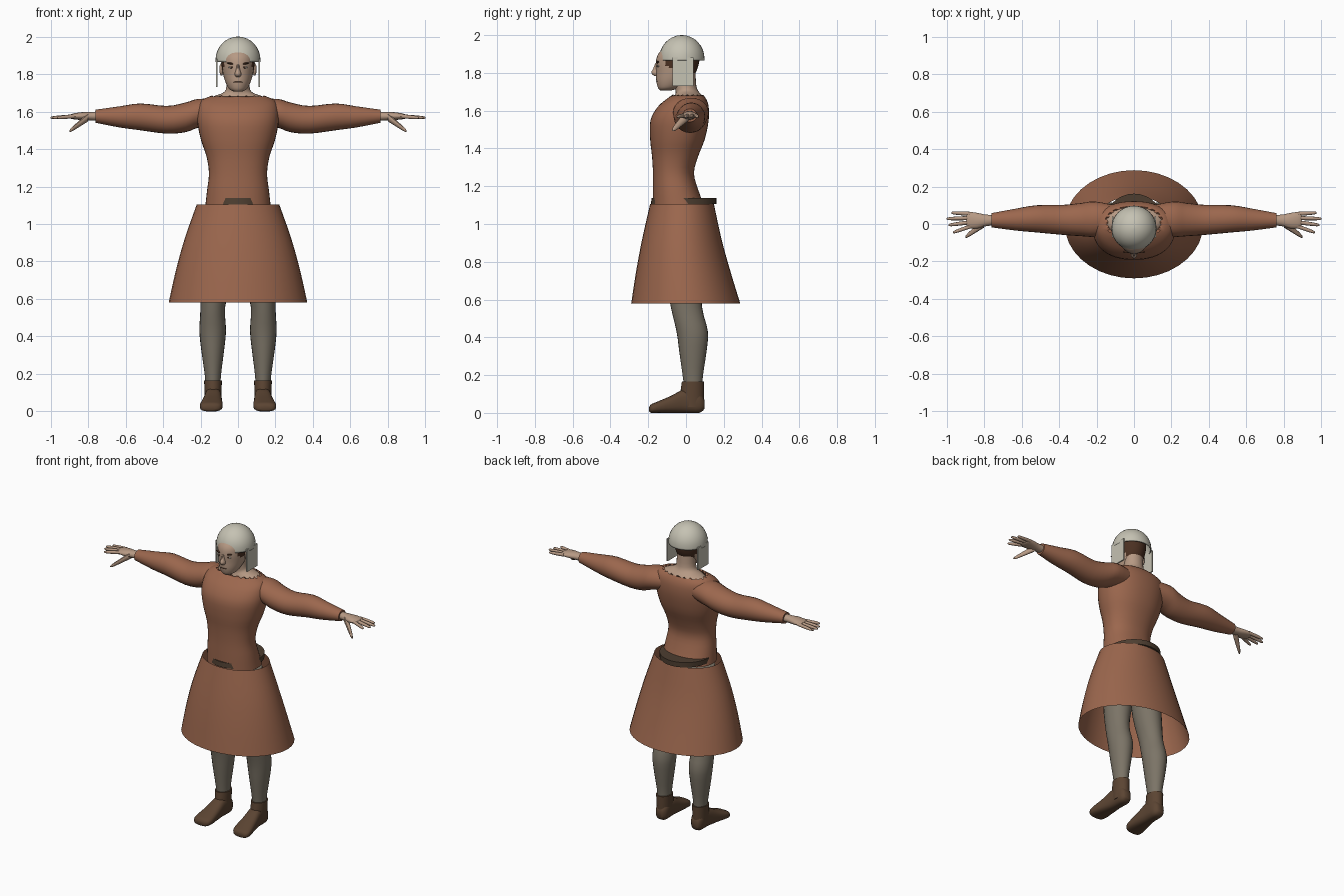
import bpy, bmesh, math
from mathutils import Vector

cube = bpy.data.objects.get("Cube")
if cube:
    bpy.data.objects.remove(cube, do_unlink=True)


def material(name, r, g, b):
    m = bpy.data.materials.new(name)
    m.use_nodes = True
    m.diffuse_color = (r, g, b, 1)
    shader = next(n for n in m.node_tree.nodes if n.type == 'BSDF_PRINCIPLED')
    shader.inputs["Base Color"].default_value = (r, g, b, 1)
    shader.inputs["Roughness"].default_value = 0.8
    return m


TUNIC = material("russet cloth", 0.33, 0.135, 0.075)
HELMET = material("pale metal", 0.56, 0.54, 0.45)
SKIN = material("skin", 0.47, 0.32, 0.23)
LEGGINGS = material("grey wool", 0.2, 0.175, 0.135)
LEATHER = material("shoe leather", 0.105, 0.058, 0.032)
BELT = material("dark belt", 0.075, 0.048, 0.03)
HAIR = material("dark hair", 0.07, 0.03, 0.016)
EYE = material("eye white", 0.6, 0.55, 0.48)


def finish(name, bm, mats, angle=50):
    bmesh.ops.recalc_face_normals(bm, faces=bm.faces)
    mesh = bpy.data.meshes.new(name)
    bm.to_mesh(mesh)
    bm.free()
    for m in mats:
        mesh.materials.append(m)
    ob = bpy.data.objects.new(name, mesh)
    bpy.context.collection.objects.link(ob)
    bpy.ops.object.select_all(action='DESELECT')
    ob.select_set(True)
    bpy.context.view_layer.objects.active = ob
    bpy.ops.object.shade_smooth_by_angle(angle=math.radians(angle))
    return ob


def spline(rows, steps):
    """Catmull-Rom rows through the given sections."""
    out = []
    for i in range(len(rows) - 1):
        quad = [rows[max(0, min(len(rows) - 1, i + k))] for k in (-1, 0, 1, 2)]
        for j in range(steps):
            t = j / steps
            out.append([b + 0.5 * t * (c - a + t * (2*a - 5*b + 4*c - d + t * (3*(b - c) + d - a)))
                        for a, b, c, d in zip(*quad)])
    return out + [list(rows[-1])]


def loft(name, mats, axis, rows, seg=24, caps=True, steps=3, power=2.0, side=1, ragged=0, rule=None):
    """Skin oval sections: (position on axis, min and max of both other axes)."""
    order = {'x': (1, 2), 'y': (0, 2), 'z': (0, 1)}[axis]
    bm = bmesh.new()
    rings = []
    sections = spline(rows, steps)
    for n, (t, u0, u1, v0, v1) in enumerate(sections):
        ring = []
        for k in range(seg):
            a = math.tau * k / seg
            c, s = math.cos(a), math.sin(a)
            co = Vector((t, t, t))
            co[order[0]] = (u0 + u1) / 2 + (u1 - u0) / 2 * math.copysign(abs(c) ** (2 / power), c)
            co[order[1]] = (v0 + v1) / 2 + (v1 - v0) / 2 * math.copysign(abs(s) ** (2 / power), s)
            if n == len(sections) - 1 and k % 2:
                co['xyz'.index(axis)] -= ragged
            co.x *= side
            co.z = max(0, co.z)
            ring.append(bm.verts.new(co))
        rings.append(ring)
    for lo, hi in zip(rings, rings[1:]):
        for k in range(seg):
            j = (k + 1) % seg
            bm.faces.new((lo[k], lo[j], hi[j], hi[k]))
    if caps:
        bm.faces.new(rings[0])
        bm.faces.new(rings[-1])
    if rule:
        for f in bm.faces:
            f.material_index = rule(f.calc_center_median())
    return finish(name, bm, mats)


def blob(name, mat, center, size, tilt=0):
    bm = bmesh.new()
    bmesh.ops.create_uvsphere(bm, u_segments=12, v_segments=8, radius=1)
    ob = finish(name, bm, [mat])
    ob.location, ob.scale, ob.rotation_euler.y = center, size, tilt
    return ob


def block(name, mat, center, size):
    bm = bmesh.new()
    bmesh.ops.create_cube(bm, size=1)
    for v in bm.verts:
        v.co = Vector(a * b for a, b in zip(v.co, size)) + Vector(center)
    return finish(name, bm, [mat])


# Tunic body, with a ragged neckline
loft("tunic_body", [TUNIC], 'z', [
    (1.09, -.175, .175, -.175, .1), (1.18, -.165, .165, -.175, .065),
    (1.27, -.155, .155, -.175, .042), (1.36, -.168, .168, -.18, .065),
    (1.45, -.198, .198, -.19, .1), (1.55, -.218, .218, -.188, .12),
    (1.62, -.215, .215, -.15, .12), (1.66, -.195, .195, -.105, .108),
    (1.685, -.14, .14, -.07, .09)], seg=40, caps=False, power=2.2, ragged=.018)

# Flared open skirt and belt
loft("skirt", [TUNIC], 'z', [
    (.58, -.37, .37, -.29, .287), (.75, -.332, .332, -.264, .235),
    (.92, -.285, .285, -.232, .188), (1.105, -.22, .22, -.19, .148)],
    seg=36, caps=False)
loft("belt", [BELT], 'z', [
    (1.105, -.165, .165, -.186, .162), (1.138, -.165, .165, -.182, .162)], seg=32, steps=1)

# Neck spreading into the shoulders
loft("neck", [SKIN], 'z', [
    (1.64, -.185, .185, -.07, .1), (1.675, -.145, .145, -.06, .09),
    (1.7, -.08, .08, -.055, .068), (1.73, -.062, .062, -.06, .055),
    (1.8, -.06, .06, -.06, .05)])

# Head, with hair on the back and temples
loft("head", [SKIN, HAIR], 'z', [
    (1.706, -.02, .02, -.135, -.08), (1.72, -.046, .046, -.148, -.04),
    (1.755, -.066, .066, -.157, .01), (1.8, -.08, .08, -.158, .05),
    (1.85, -.088, .088, -.16, .068), (1.895, -.09, .09, -.15, .072),
    (1.93, -.075, .075, -.118, .06), (1.96, -.03, .03, -.06, .02)],
    seg=32, steps=4,
    rule=lambda c: int((c.z > 1.785 and c.y > 0) or (1.825 < c.z and c.y > -.1)))
loft("nose", [SKIN], 'z', [
    (1.784, -.012, .012, -.17, -.13), (1.8, -.018, .018, -.185, -.13),
    (1.825, -.011, .011, -.174, -.13), (1.852, -.009, .009, -.163, -.13)], seg=10)
blob("mouth", HAIR, (0, -.153, 1.757), (.024, .006, .0035))

# Rounded helmet
dome = []
for i in range(9):
    a = math.radians(11 * i)
    r, z = .12 * math.cos(a), 1.875 + .125 * math.sin(a)
    dome.append((z, -r, r, -.022 - r, -.022 + r))
dome.insert(0, (1.865, -.12, .12, -.142, .098))
helmet = loft("helmet", [HELMET], 'z', dome, seg=32, caps=False, steps=1)
bm = bmesh.new()
bm.from_mesh(helmet.data)
bmesh.ops.holes_fill(bm, edges=[e for e in bm.edges if e.is_boundary and e.verts[0].co.z > 1.98])
bm.to_mesh(helmet.data)
bm.free()
shell = helmet.modifiers.new("thickness", 'SOLIDIFY')
shell.thickness = .006

for side, label in ((1, "left"), (-1, "right")):
    # Cheek guards, ears and facial details
    block(label + "_cheek_guard", HELMET, (side * .113, -.016, 1.806), (.009, .11, .15))
    blob(label + "_ear", SKIN, (side * .088, -.03, 1.825), (.012, .022, .034))
    blob(label + "_eye", EYE, (side * .036, -.147, 1.836), (.015, .006, .0055))
    blob(label + "_pupil", HAIR, (side * .035, -.152, 1.836), (.006, .003, .0055))
    blob(label + "_brow", HAIR, (side * .038, -.149, 1.856), (.023, .007, .005), side * -.2)

    # Sleeve from shoulder to wrist
    loft(label + "_sleeve", [TUNIC], 'x', [
        (.1, -.05, .1, 1.54, 1.665), (.21, -.068, .12, 1.515, 1.668),
        (.28, -.065, .112, 1.49, 1.648), (.38, -.058, .102, 1.482, 1.63),
        (.52, -.045, .1, 1.5, 1.643), (.63, -.035, .082, 1.515, 1.628),
        (.76, -.018, .058, 1.54, 1.61)], side=side)

    # Hand: palm, four fingers and a drooping thumb
    loft(label + "_palm", [SKIN], 'x', [
        (.73, -.005, .048, 1.55, 1.6), (.79, -.012, .05, 1.552, 1.598),
        (.84, -.025, .06, 1.555, 1.596), (.885, -.022, .064, 1.56, 1.588),
        (.895, -.01, .05, 1.565, 1.58)], seg=16, side=side)
    for n, (reach, tip) in enumerate(((.965, -.045), (.99, -.006), (1, .028), (.975, .06))):
        base = -.012 + n * .022
        rows = []
        for t, r in ((0, .011), (.5, .0105), (.9, .008), (1, .003)):
            x, y, z = .87 + t * (reach - .87), base + t * (tip - base), 1.575 - .008 * t
            rows.append((x, y - r, y + r, z - r, z + r))
        loft(f"{label}_finger_{n}", [SKIN], 'x', rows, seg=10, steps=2, side=side)
    rows = []
    for t, r in ((0, .024), (.45, .018), (.85, .012), (1, .004)):
        x, y, z = .8 + .1 * t, .005 - .075 * t, 1.57 - .075 * t
        rows.append((x, y - r, y + r, z - r, z + r))
    loft(label + "_thumb", [SKIN], 'x', rows, seg=10, side=side)

    # Leg in woollen leggings
    loft(label + "_leg", [LEGGINGS], 'z', [
        (.12, .095, .172, -.008, .085), (.2, .09, .178, -.018, .09),
        (.32, .075, .195, -.035, .108), (.43, .064, .206, -.05, .116),
        (.56, .068, .2, -.08, .085), (.75, .03, .2, -.11, .08),
        (1.06, .005, .17, -.13, .08)], side=side)

    # Ankle shoe
    loft(label + "_shoe_ankle", [LEATHER], 'z', [
        (.03, .09, .175, -.03, .093), (.1, .088, .178, -.03, .095),
        (.165, .086, .181, -.022, .096)], side=side)
    loft(label + "_shoe_foot", [LEATHER], 'y', [
        (.097, .11, .155, .02, .07), (.07, .09, .172, 0, .11),
        (0, .088, .176, 0, .128), (-.08, .084, .19, 0, .09),
        (-.155, .082, .204, 0, .058), (-.185, .095, .198, 0, .045),
        (-.195, .12, .18, .008, .03)], side=side, power=2.7)
